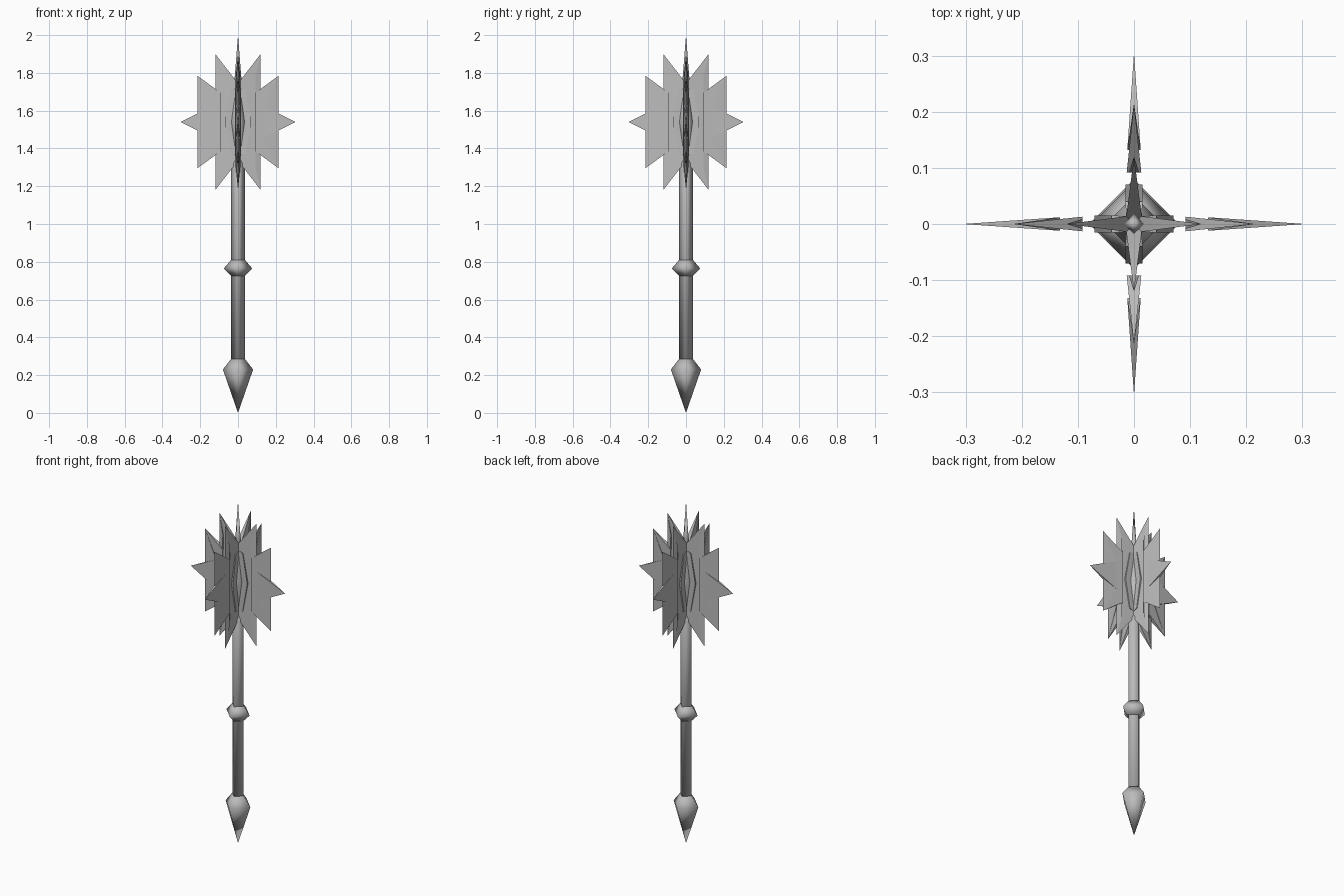
import bpy, bmesh, math
from mathutils import Matrix

cube = bpy.data.objects.get("Cube")
if cube:
    bpy.data.objects.remove(cube, do_unlink=True)

steel = bpy.data.materials.new("grey steel")
steel.use_nodes = True
steel.diffuse_color = (0.5, 0.5, 0.5, 1)
steel.node_tree.nodes["Principled BSDF"].inputs["Base Color"].default_value = (0.5, 0.5, 0.5, 1)


def finish(name, bm, smooth_angle):
    bmesh.ops.remove_doubles(bm, verts=bm.verts, dist=0.0001)
    bmesh.ops.recalc_face_normals(bm, faces=bm.faces)
    mesh = bpy.data.meshes.new(name)
    bm.to_mesh(mesh)
    bm.free()
    mesh.materials.append(steel)
    obj = bpy.data.objects.new(name, mesh)
    bpy.context.collection.objects.link(obj)
    bpy.ops.object.select_all(action="DESELECT")
    obj.select_set(True)
    bpy.context.view_layer.objects.active = obj
    bpy.ops.object.shade_smooth_by_angle(angle=math.radians(smooth_angle))


def turned(name, profile):
    """Four-sided turned part from (radius, height) pairs, corners on the axes."""
    bm = bmesh.new()
    rings = [[bm.verts.new((r * math.cos(a), r * math.sin(a), z))
              for a in (i * math.pi / 2 for i in range(4))] for r, z in profile]
    for low, high in zip(rings, rings[1:]):
        for i in range(4):
            j = (i + 1) % 4
            bm.faces.new((low[i], low[j], high[j], high[i]))
    bm.faces.new(rings[0][::-1])
    bm.faces.new(rings[-1])
    bmesh.ops.dissolve_degenerate(bm, edges=bm.edges, dist=0.0001)
    finish(name, bm, 100)


# Handle parts
turned("pommel", [(0, 0), (0.08, 0.23), (0.037, 0.285)])
turned("shaft", [(0.037, 0.27), (0.037, 1.32), (0.012, 1.37)])
turned("collar", [(0.037, 0.725), (0.075, 0.765), (0.037, 0.81)])

# Head core and top spike
turned("core_gem", [(0, 1.30), (0.027, 1.38), (0.05, 1.54), (0.027, 1.70), (0, 1.78)])
turned("top_spike", [(0.008, 1.70), (0.018, 1.77), (0, 2.0)])

# Upper half of a blade: (distance from axis, height above middle, half thickness)
MID = 1.54
outer = [(0.305, 0, 0), (0.132, 0.085, 0.012), (0.215, 0.245, 0), (0.092, 0.155, 0.013),
         (0.092, 0.24, 0.009), (0.12, 0.36, 0), (0.012, 0.22, 0.014)]
inner = [(0, 0.185, 0.014), (0.04, 0.17, 0.015), (0.07, 0, 0.015)]


def flipped(points):
    return [(x, -z, t) for x, z, t in reversed(points)]


outline = outer + inner + flipped(inner[:-1]) + flipped(outer[1:])

# Four spiked blades around the core
for k, side in enumerate(("left", "back", "right", "front")):
    bm = bmesh.new()
    faces = [[bm.verts.new((x, s * t, MID + z)) for x, z, t in outline] for s in (1, -1)]
    a, b = faces
    for i in range(len(a)):
        j = (i + 1) % len(a)
        bm.faces.new((a[i], a[j], b[j], b[i]))
    caps = [bm.faces.new(a), bm.faces.new(b[::-1])]
    bmesh.ops.triangulate(bm, faces=caps)
    bmesh.ops.rotate(bm, verts=bm.verts, cent=(0, 0, 0),
                     matrix=Matrix.Rotation(k * math.pi / 2, 3, "Z"))
    finish(side + "_blade", bm, 30)
